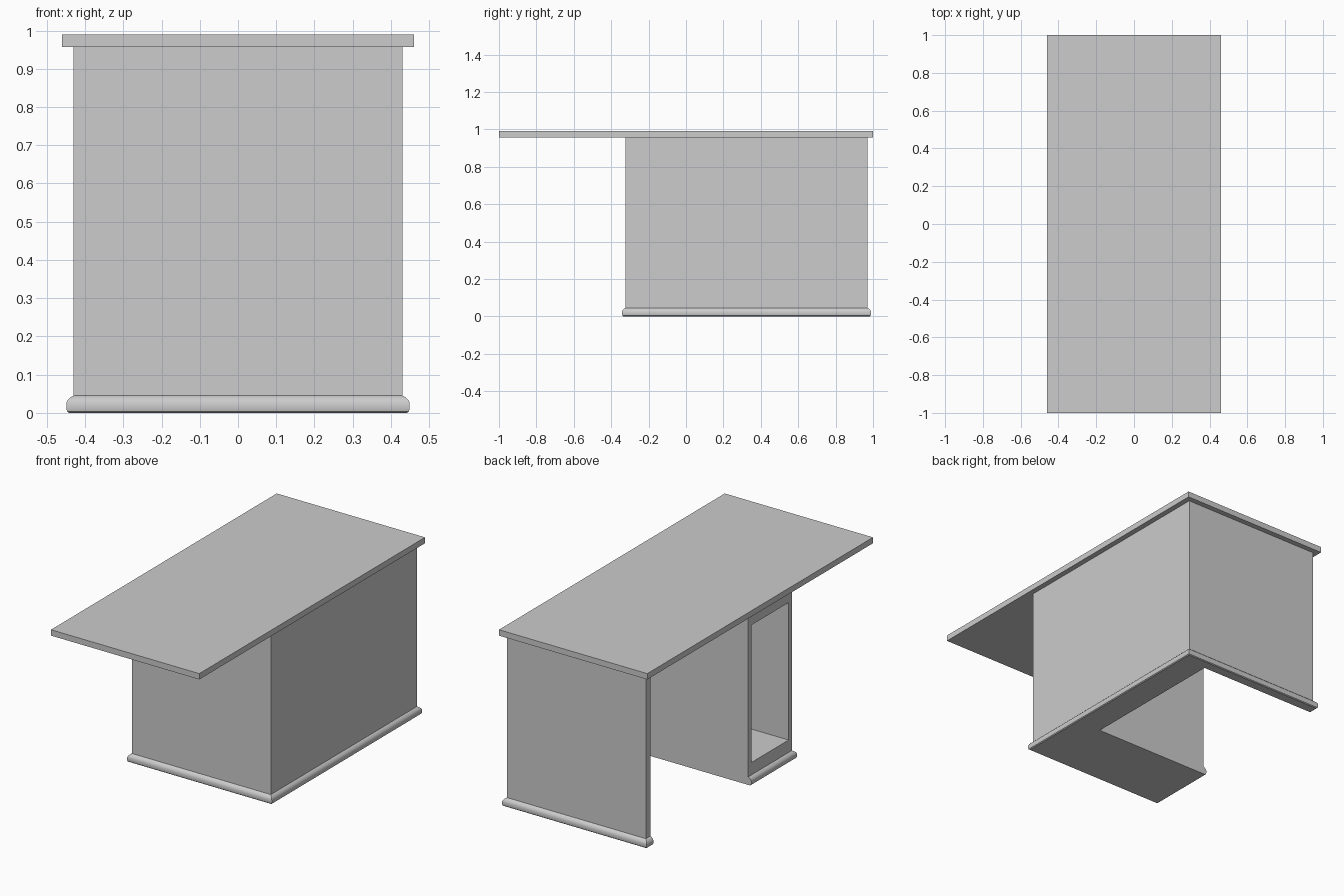
import bpy
import bmesh
from mathutils import Vector

if "Cube" in bpy.data.objects:
    bpy.data.objects.remove(bpy.data.objects["Cube"], do_unlink=True)

# One plain grey for the whole desk
grey = bpy.data.materials.new("light_grey")
grey.use_nodes = True
colour = (0.604, 0.604, 0.604, 1)
grey.diffuse_color = colour
grey.node_tree.nodes["Principled BSDF"].inputs["Base Color"].default_value = colour

# Main plan dimensions
SIDE, FRONT, BACK = 0.43, -0.323, 0.97
CABINET_BACK, PANEL_INNER, WALL_INNER = 0.063, 0.93, 0.29
UNDERSIDE, TOP = 0.957, 0.99
SILL, LINTEL = 0.115, 0.885


def finish(name, bm):
    bmesh.ops.recalc_face_normals(bm, faces=bm.faces)
    mesh = bpy.data.meshes.new(name)
    bm.to_mesh(mesh)
    bm.free()
    mesh.materials.append(grey)
    obj = bpy.data.objects.new(name, mesh)
    bpy.context.collection.objects.link(obj)
    return obj


def prism(outline, bottom, top):
    """Extrude a flat outline upward into a closed solid."""
    bm = bmesh.new()
    base = bm.faces.new([bm.verts.new((x, y, bottom)) for x, y in outline])
    raised = bmesh.ops.extrude_face_region(bm, geom=[base], use_keep_orig=True)
    verts = [g for g in raised["geom"] if isinstance(g, bmesh.types.BMVert)]
    bmesh.ops.translate(bm, verts=verts, vec=(0, 0, top - bottom))
    bmesh.ops.recalc_face_normals(bm, faces=bm.faces)
    return bm


# Desk top, overhanging far to the front
finish("desk_top", prism([(-0.46, -1), (0.46, -1), (0.46, 1), (-0.46, 1)], UNDERSIDE, TOP))

# Body: front cabinet, long side wall and back panel around a knee space
body = prism([(-SIDE, FRONT), (SIDE, FRONT), (SIDE, BACK), (-SIDE, BACK),
              (-SIDE, PANEL_INNER), (WALL_INNER, PANEL_INNER),
              (WALL_INNER, CABINET_BACK), (-SIDE, CABINET_BACK)], 0, UNDERSIDE)

# Cabinet opening: inset the end face, set sill and lintel, push it inward
end = next(f for f in body.faces
           if f.normal.x < -0.9 and f.calc_center_median().y < 0)
bmesh.ops.inset_individual(body, faces=[end], thickness=0.04)
for v in end.verts:
    v.co.z = SILL if v.co.z < 0.5 else LINTEL
recess = bmesh.ops.extrude_discrete_faces(body, faces=[end])["faces"][0]
bmesh.ops.translate(body, verts=recess.verts, vec=(0.68, 0, 0))
finish("desk_body", body)

# Rounded baseboard swept along the outer edge with mitred corners
path = [((-SIDE, CABINET_BACK), (-1, 0)), ((-SIDE, FRONT), (-1, -1)),
        ((SIDE, FRONT), (1, -1)), ((SIDE, BACK), (1, 1)),
        ((-SIDE, BACK), (-1, 1)), ((-SIDE, PANEL_INNER), (-1, 0))]
profile = [(0, 0), (0.012, 0), (0.017, 0.004), (0.019, 0.011), (0.019, 0.026),
           (0.015, 0.034), (0.008, 0.041), (0, 0.045)]
bm = bmesh.new()
rings = []
for point, outward in path:
    corner, push = Vector((*point, 0)), Vector((*outward, 0))
    rings.append([bm.verts.new(corner + push * out + Vector((0, 0, z)))
                  for out, z in profile])
for a, b in zip(rings, rings[1:]):
    for i in range(len(profile) - 1):
        bm.faces.new((a[i], b[i], b[i + 1], a[i + 1]))
bm.faces.new(rings[0])
bm.faces.new(rings[-1][::-1])
board = finish("baseboard", bm)
bpy.ops.object.select_all(action="DESELECT")
board.select_set(True)
bpy.context.view_layer.objects.active = board
bpy.ops.object.shade_smooth_by_angle()
